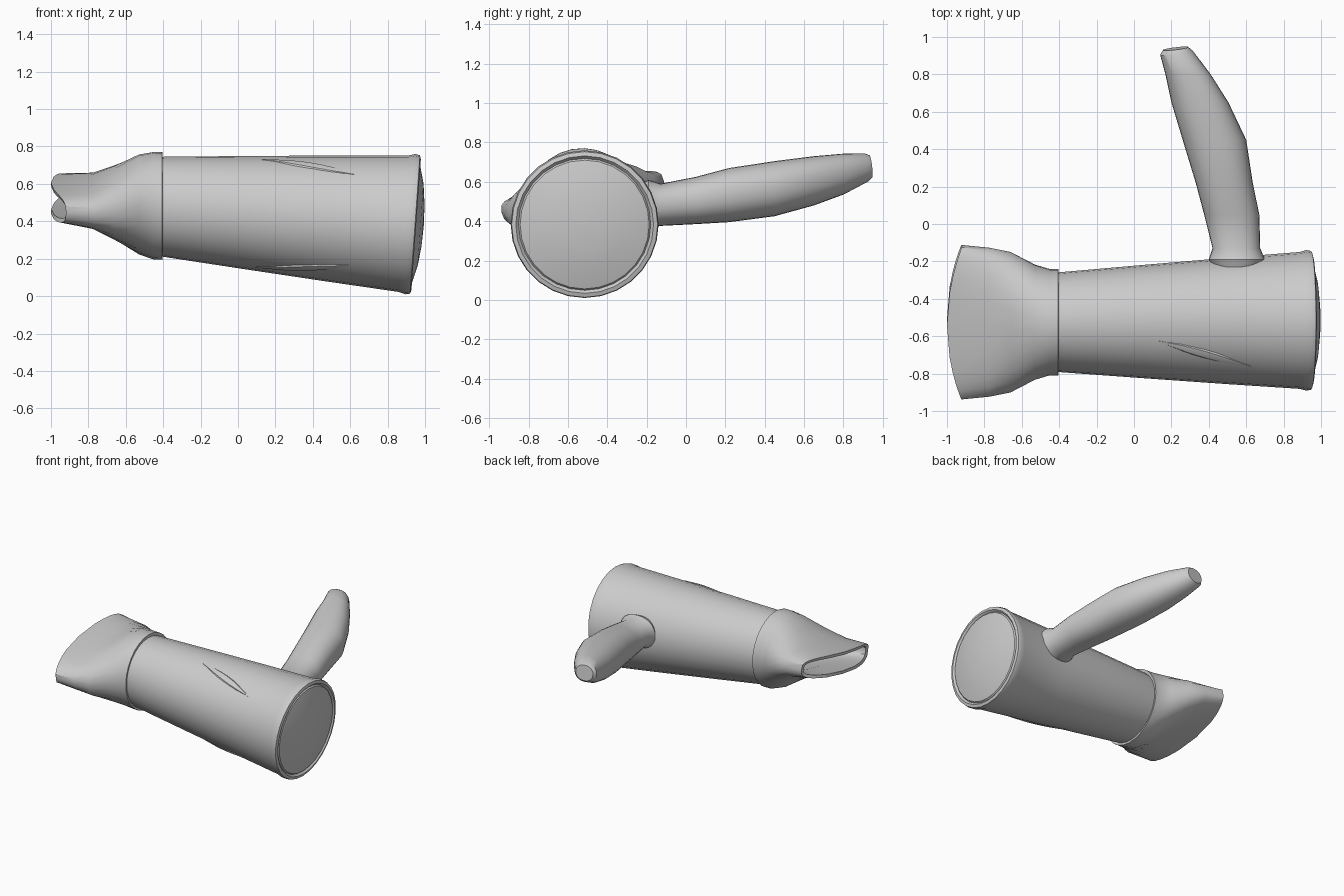
import bpy, bmesh
from math import sin, cos, pi, radians, copysign
from mathutils import Vector, Matrix

if "Cube" in bpy.data.objects:
    bpy.data.objects.remove(bpy.data.objects["Cube"])

N = 28


def loft(name, rings, angle=35):
    """Skin a list of equal-sized point rings and cap both ends."""
    bm = bmesh.new()
    loops = [[bm.verts.new(p) for p in ring] for ring in rings]
    for a, b in zip(loops, loops[1:]):
        for i in range(len(a)):
            j = (i + 1) % len(a)
            bm.faces.new((a[i], a[j], b[j], b[i]))
    bm.faces.new(loops[0])
    bm.faces.new(loops[-1])
    bmesh.ops.recalc_face_normals(bm, faces=bm.faces)
    me = bpy.data.meshes.new(name)
    bm.to_mesh(me)
    bm.free()
    ob = bpy.data.objects.new(name, me)
    bpy.context.collection.objects.link(ob)
    bpy.ops.object.select_all(action='DESELECT')
    ob.select_set(True)
    bpy.context.view_layer.objects.active = ob
    bpy.ops.object.shade_smooth_by_angle(angle=radians(angle))
    return ob


def superellipse(a, ra, rb, e):
    """Point on a rounded-box curve; e = 2 is an ellipse."""
    c, s = cos(a), sin(a)
    return (ra * copysign(abs(c) ** (2 / e), c),
            rb * copysign(abs(s) ** (2 / e), s))


angles = [2 * pi * i / N for i in range(N)]

# Barrel axis, tilted slightly downwards to the rear
start = Vector((-0.41, -0.525, 0.48))
end = Vector((0.945, -0.515, 0.383))
axis = (end - start).normalized()
side = Vector((0, 1, 0))
up = axis.cross(side).normalized()


def around(t, r, a):
    return start + axis * t + (side * cos(a) + up * sin(a)) * r


# Barrel with rear rim and domed rear cap
profile = [(-0.03, 0.262), (0, 0.266), (0.45, 0.302), (0.9, 0.337),
           (1.30, 0.366), (1.335, 0.376), (1.36, 0.371), (1.366, 0.350),
           (1.352, 0.336), (1.362, 0.328), (1.39, 0.22), (1.403, 0.11),
           (1.407, 0.01)]
loft("barrel", [[around(t, r, a) for a in angles] for t, r in profile])

# Nozzle: round collar blending to a wide slot with bowed lips, then inside
roll = Matrix.Rotation(radians(11), 3, 'X')


def nozzle_ring(x, cz, ry, rz, e, bow):
    ring = []
    for a in angles:
        y, z = superellipse(a, ry, rz, e)
        dx = -bow * (1 - min(1, (y / ry) ** 2))
        ring.append(roll @ Vector((0, y, z)) + Vector((x + dx, -0.525, cz)))
    return ring


stations = [(-0.41, 0.482, 0.262, 0.262, 2, 0), (-0.405, 0.482, 0.284, 0.288, 2, 0),
            (-0.45, 0.483, 0.284, 0.288, 2, 0), (-0.53, 0.49, 0.31, 0.265, 2, 0),
            (-0.66, 0.50, 0.382, 0.185, 2.2, 0), (-0.77, 0.51, 0.405, 0.115, 2.8, 0.02),
            (-0.92, 0.525, 0.42, 0.082, 3.5, 0.08),
            (-0.918, 0.525, 0.39, 0.060, 3.5, 0.08),
            (-0.78, 0.515, 0.36, 0.065, 3, 0.02), (-0.62, 0.50, 0.28, 0.10, 2.2, 0)]
loft("nozzle", [nozzle_ring(*s) for s in stations])

# Handle: y, x min, x max, z min, z max
sections = [(-0.30, 0.46, 0.64, 0.40, 0.56), (-0.19, 0.40, 0.70, 0.36, 0.61),
            (-0.13, 0.42, 0.675, 0.376, 0.59), (0.05, 0.375, 0.67, 0.385, 0.625),
            (0.22, 0.33, 0.635, 0.395, 0.67), (0.45, 0.26, 0.60, 0.425, 0.705),
            (0.65, 0.20, 0.505, 0.48, 0.73), (0.80, 0.168, 0.41, 0.535, 0.743),
            (0.915, 0.14, 0.315, 0.60, 0.745), (0.938, 0.155, 0.29, 0.62, 0.735)]
rings = []
for y, x0, x1, z0, z1 in sections:
    tilt = 0.12 if y > 0.9 else 0
    ring = []
    for a in angles:
        dx, dz = superellipse(a, (x1 - x0) / 2, (z1 - z0) / 2, 2.2)
        ring.append(Vector(((x0 + x1) / 2 + dx, y + tilt * (dx - dz),
                            (z0 + z1) / 2 + dz)))
    rings.append(ring)
loft("handle", rings)

# Thin leaf-shaped ridges along the upper and lower front of the barrel
for name, sgn in (("upper_ridge", 1), ("lower_ridge", -1)):
    rings = []
    for i in range(9):
        f = i / 8
        t = 0.52 + 0.5 * f
        w = 0.004 + 0.12 * sin(pi * f)
        mid = sgn * (pi / 2 + radians(20 + 25 * f))
        base = 0.268 + 0.0767 * t
        h = 0.008 * sin(pi * f)
        rings.append([around(t, base + dr, mid + da) for da, dr in
                      ((-w, -0.012), (-w / 2, h * 0.7), (0, h), (w / 2, h * 0.7),
                       (w, -0.012))])
    loft(name, rings)
